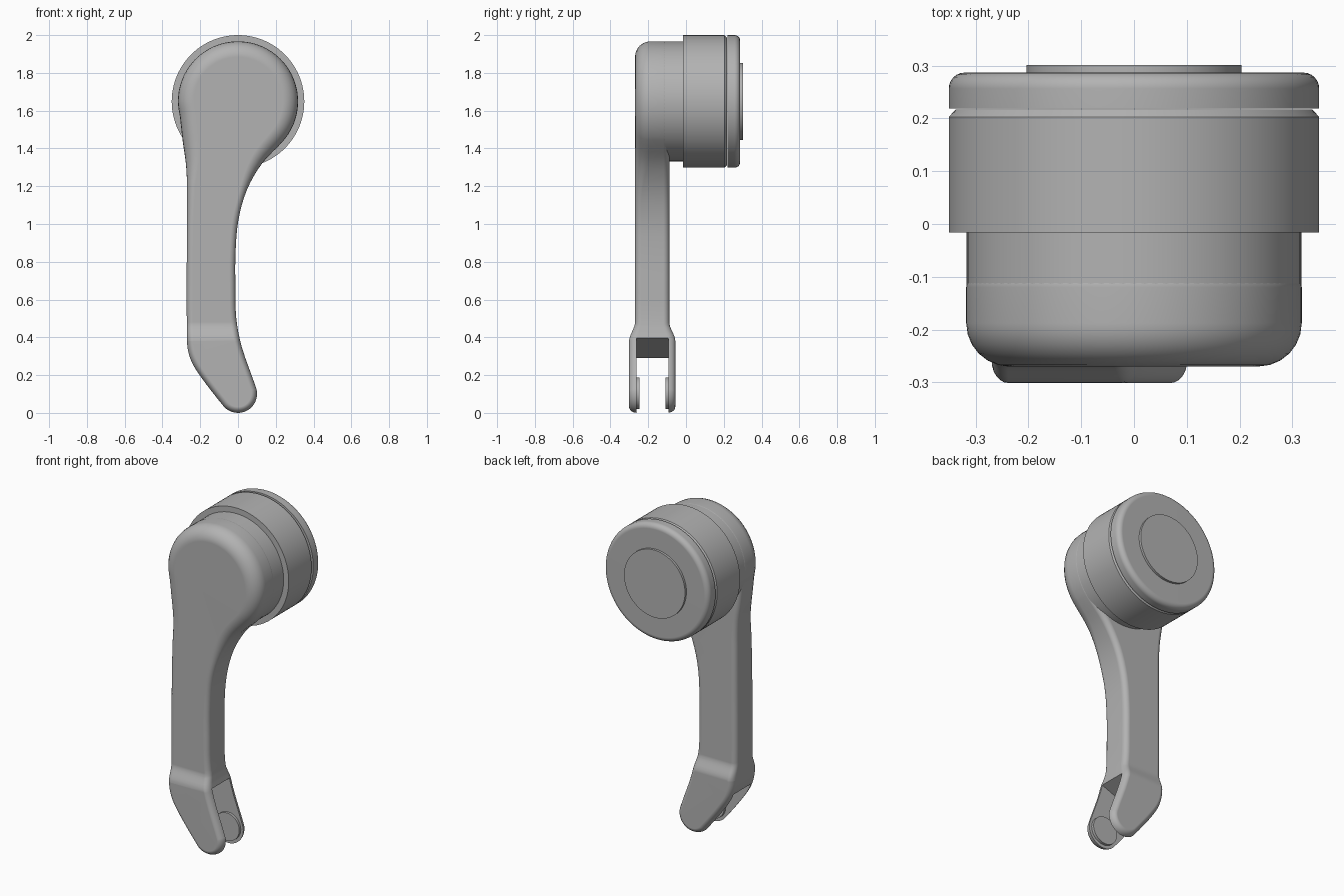
import bpy, bmesh, math
from mathutils import Vector, Matrix
from mathutils.geometry import interpolate_bezier

cube = bpy.data.objects.get("Cube")
if cube:
    bpy.data.objects.remove(cube, do_unlink=True)

GREY = (0.45, 0.45, 0.45, 1)
mat = bpy.data.materials.new("mid grey")
mat.use_nodes = True
mat.diffuse_color = GREY
mat.node_tree.nodes["Principled BSDF"].inputs["Base Color"].default_value = GREY

HEAD = Vector((0, 1.649))   # head centre in x, z
TIP = Vector((0, 0.101))    # fork eye centre in x, z
MID_Y = -0.179              # middle of the arm thickness


def finish(name, bm):
    bmesh.ops.recalc_face_normals(bm, faces=bm.faces)
    mesh = bpy.data.meshes.new(name)
    bm.to_mesh(mesh)
    bm.free()
    mesh.materials.append(mat)
    obj = bpy.data.objects.new(name, mesh)
    bpy.context.collection.objects.link(obj)
    return obj


def smooth(obj):
    bpy.ops.object.select_all(action="DESELECT")
    obj.select_set(True)
    bpy.context.view_layer.objects.active = obj
    bpy.ops.object.shade_smooth_by_angle(angle=math.radians(32))
    mod = obj.modifiers.new("even shading", "WEIGHTED_NORMAL")
    mod.keep_sharp = True


def arc(centre, radius, start, end, steps):
    angles = [math.radians(start + (end - start) * i / steps) for i in range(steps + 1)]
    return [centre + radius * Vector((math.cos(a), math.sin(a))) for a in angles]


def lathe(name, profile, centre, segments=96):
    """Turn (radius, y) points about an axis along y."""
    bm = bmesh.new()
    verts = [bm.verts.new((r, y, 0)) for r, y in profile]
    edges = [bm.edges.new(pair) for pair in zip(verts, verts[1:])]
    bmesh.ops.spin(bm, geom=verts + edges, cent=(0, 0, 0), axis=(0, 1, 0),
                   angle=math.tau, steps=segments, use_merge=True)
    bmesh.ops.remove_doubles(bm, verts=bm.verts, dist=1e-5)
    obj = finish(name, bm)
    obj.location = (centre.x, 0, centre.y)
    smooth(obj)
    return obj


def ease(value, low, high):
    t = min(max((value - low) / (high - low), 0), 1)
    return t * t * (3 - 2 * t)


def smooth_loop(points, steps=4):
    """Smooth closed curve through the points."""
    n = len(points)
    tangents = [(points[(i + 1) % n] - points[i - 1]).normalized() for i in range(n)]
    result = []
    for i in range(n):
        j = (i + 1) % n
        a, b = points[i], points[j]
        reach = (b - a).length / 3
        result += interpolate_bezier(a, a + tangents[i] * reach,
                                     b - tangents[j] * reach, b, steps + 1)[:-1]
    return [Vector((p[0], p[1])) for p in result]


# Arm outline, anticlockwise from the right of the head
left_side = [(-0.293, 1.44), (-0.276, 1.32), (-0.27, 1.2), (-0.27, 0.38),
             (-0.252, 0.285), (-0.2, 0.195)]
right_side = [(0.02, 0.35), (-0.009, 0.5), (-0.014, 0.68), (-0.013, 0.85),
              (0.002, 1.02), (0.047, 1.18), (0.127, 1.32)]
outline = smooth_loop(arc(HEAD, 0.318, -40, 195, 16) + [Vector(p) for p in left_side]
                      + arc(TIP, 0.101, 220, 375, 9) + [Vector(p) for p in right_side])

# Arm body: stacked outline rings, with an edge rounding that grows at the head
bm = bmesh.new()
count = len(outline)
rings = []
STEPS = 6
for side in (-1, 1):
    for k in range(STEPS + 1):
        turn = math.pi / 2 * (k if side == 1 else STEPS - k) / STEPS
        ring = []
        for i, p in enumerate(outline):
            along = (outline[(i + 1) % count] - outline[i - 1]).normalized()
            outward = Vector((along.y, -along.x))
            radius = 0.032
            if side == -1:
                radius += 0.05 * ease(p.y, 1.1, 1.45)
            q = p - outward * radius * (1 - math.cos(turn))
            y = MID_Y + side * (0.091 - radius * (1 - math.sin(turn)))
            ring.append(bm.verts.new((q.x, y, q.y)))
        rings.append(ring)
for low, high in zip(rings, rings[1:]):
    for i in range(count):
        j = (i + 1) % count
        bm.faces.new((low[i], low[j], high[j], high[i]))
bm.faces.new(rings[0])
bm.faces.new(rings[-1])

# Flare the thickness towards the fork
for i in range(9):
    geom = bm.verts[:] + bm.edges[:] + bm.faces[:]
    bmesh.ops.bisect_plane(bm, geom=geom, dist=1e-5,
                           plane_co=(0, 0, 0.38 + 0.0125 * i), plane_no=(0, 0, 1))
for v in bm.verts:
    v.co.y = MID_Y + (v.co.y - MID_Y) * (1.345 - 0.345 * ease(v.co.z, 0.38, 0.48))
arm = finish("arm", bm)

# Fork slot, with its end square to the bent leg
bm = bmesh.new()
bmesh.ops.create_cube(bm, size=1)
bmesh.ops.scale(bm, vec=(0.8, 0.168, 0.6), verts=bm.verts)
bmesh.ops.translate(bm, vec=(0, 0, -0.3), verts=bm.verts)
bmesh.ops.rotate(bm, cent=(0, 0, 0), matrix=Matrix.Rotation(-math.atan(0.4), 3, "Y"),
                 verts=bm.verts)
bmesh.ops.translate(bm, vec=(-0.125, -0.177, 0.342), verts=bm.verts)
cutter = finish("slot_cutter", bm)
cutter.hide_render = True
cut = arm.modifiers.new("slot", "BOOLEAN")
cut.operation = "DIFFERENCE"
cut.solver = "EXACT"
cut.object = cutter
bpy.context.view_layer.objects.active = arm
bpy.ops.object.modifier_apply(modifier=cut.name)
bpy.data.objects.remove(cutter, do_unlink=True)
smooth(arm)

# Round bosses inside the fork
for name, start, end in (("front_fork_boss", -0.27, -0.245), ("back_fork_boss", -0.085, -0.108)):
    lathe(name, [(0, start), (0.084, start), (0.084, end), (0, end)], TIP + Vector((0, 0.003)), 48)

# Head neck, drum with grooved cap, and end disc
lathe("head_neck", [(0, -0.18), (0.317, -0.18), (0.317, -0.01), (0, -0.01)], HEAD)
lathe("drum", [(0, -0.016), (0.351, -0.016), (0.351, 0.203), (0.338, 0.217), (0, 0.217)], HEAD)
cap_edge = [tuple(p) for p in arc(Vector((0.321, 0.257)), 0.03, 0, 90, 6)]
lathe("drum_cap", [(0, 0.219), (0.351, 0.219)] + cap_edge + [(0, 0.287)], HEAD)
lathe("end_disc", [(0, 0.28), (0.204, 0.28), (0.204, 0.301), (0, 0.301)], HEAD)
